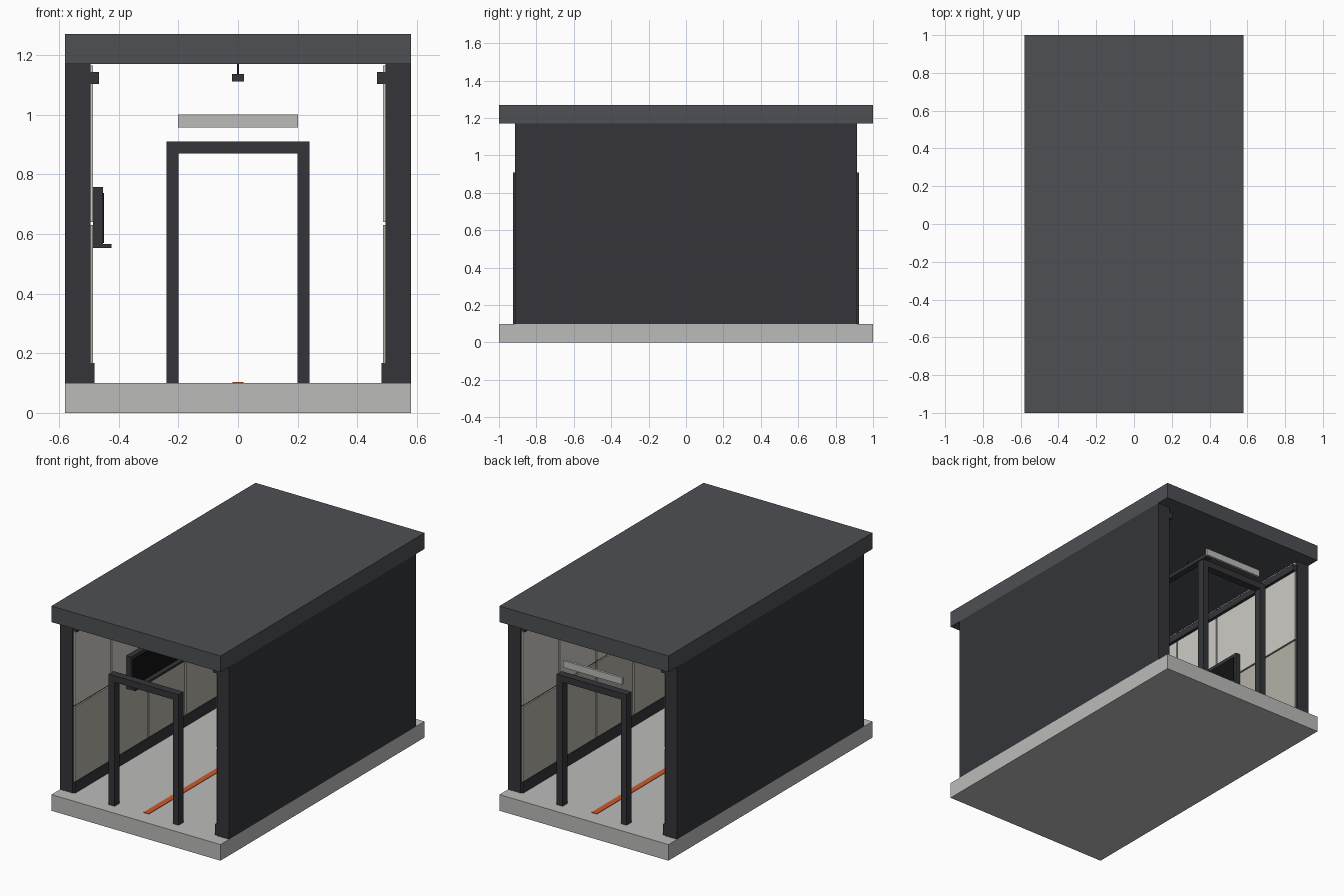
import bpy

if "Cube" in bpy.data.objects:
    bpy.data.objects.remove(bpy.data.objects["Cube"])


def material(name, r, g, b):
    m = bpy.data.materials.new(name)
    m.diffuse_color = (r, g, b, 1)
    m.use_nodes = True
    m.node_tree.nodes["Principled BSDF"].inputs["Base Color"].default_value = m.diffuse_color
    return m


CONCRETE = material("concrete", 0.5, 0.5, 0.49)
ROOF = material("roof_grey", 0.075, 0.08, 0.087)
DARK = material("dark_metal", 0.035, 0.036, 0.042)
BLACK = material("screen_black", 0.006, 0.006, 0.007)
UPPER = material("upper_panel", 0.62, 0.6, 0.56)
LOWER = material("lower_panel", 0.46, 0.44, 0.39)
ORANGE = material("orange", 0.6, 0.1, 0.025)
SIGN = material("sign_light", 0.5, 0.5, 0.49)


def box(name, x, y, z, mat):
    """Box from (min, max) ranges on each axis."""
    r = [tuple(sorted(v)) for v in (x, y, z)]
    bpy.ops.mesh.primitive_cube_add(size=1, location=[(a + b) / 2 for a, b in r])
    o = bpy.context.object
    o.name = name
    o.scale = [b - a for a, b in r]
    bpy.ops.object.transform_apply(location=False, rotation=False, scale=True)
    o.data.materials.append(mat)
    return o


# Floor slab, roof slab and floor guide line
box("floor_slab", (-0.58, 0.58), (-1, 1), (0, 0.1), CONCRETE)
box("roof_slab", (-0.58, 0.58), (-1, 1), (1.17, 1.27), ROOF)
box("floor_stripe", (-0.018, 0.018), (-0.9, 0.9), (0.1, 0.103), ORANGE)

# Side walls with lining panels, skirting and top rail
COUNT, HALF, GAP = 5, 0.91, 0.005
step = 2 * HALF / COUNT
for side, s in (("left", -1), ("right", 1)):
    box(side + "_wall", (s * 0.495, s * 0.58), (-0.915, 0.915), (0.1, 1.17), DARK)
    box(side + "_skirting", (s * 0.481, s * 0.495), (-0.91, 0.91), (0.1, 0.168), DARK)
    box(side + "_top_rail", (s * 0.467, s * 0.495), (-0.91, 0.91), (1.103, 1.143), DARK)
    for i in range(COUNT):
        y0 = -HALF + i * step
        ys = (y0 + GAP, y0 + step - GAP)
        box(side + "_lower_panel", (s * 0.486, s * 0.495), ys, (0.165, 0.63), LOWER)
        box(side + "_upper_panel", (s * 0.486, s * 0.495), ys, (0.64, 1.165), UPPER)

# Door frames at both ends
for end, s in (("front", -1), ("back", 1)):
    ys = (s * 0.877, s * 0.925)
    for side, t in (("left", -1), ("right", 1)):
        box(f"{end}_{side}_door_post", (t * 0.2, t * 0.24), ys, (0.1, 0.87), DARK)
    box(end + "_door_lintel", (-0.24, 0.24), ys, (0.87, 0.91), DARK)

# Sign bar above the back door
box("sign_bar", (-0.202, 0.202), (0.9, 0.915), (0.957, 1.0), SIGN)

# Wall display with shelf
box("display_body", (-0.486, -0.453), (-0.4, 0.4), (0.555, 0.757), DARK)
box("display_screen", (-0.453, -0.45), (-0.38, 0.38), (0.57, 0.737), BLACK)
box("display_shelf", (-0.486, -0.425), (-0.4, 0.4), (0.553, 0.567), DARK)

# Suspended ceiling rail and its hangers
box("ceiling_rail", (-0.02, 0.02), (-0.7, 0.7), (1.112, 1.136), DARK)
for y in (-0.5, 0, 0.5):
    bpy.ops.mesh.primitive_cylinder_add(vertices=8, radius=0.003, depth=0.036, location=(0, y, 1.153))
    rod = bpy.context.object
    rod.name = "rail_hanger"
    rod.data.materials.append(DARK)
